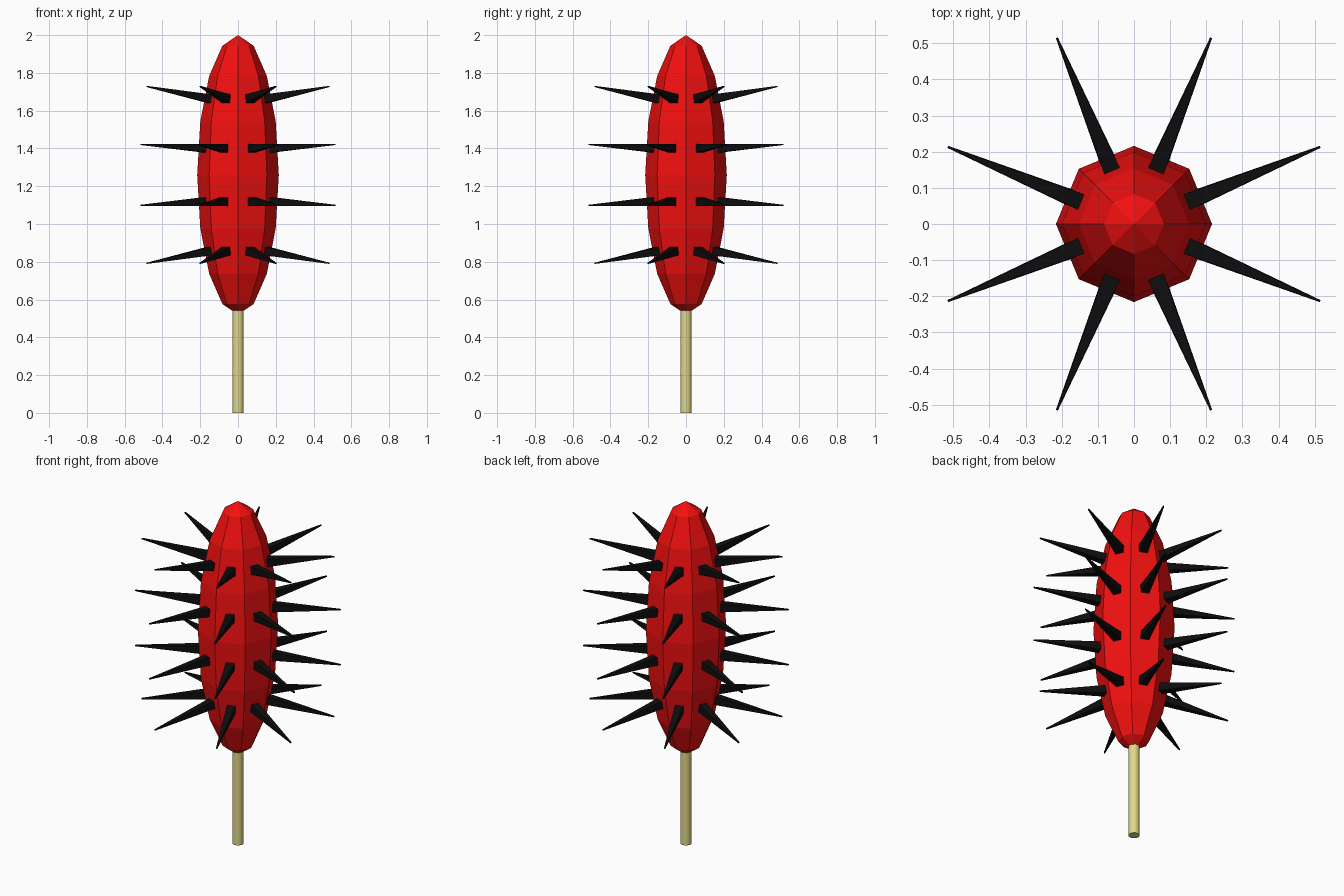
import bpy, bmesh, math
from mathutils import Matrix, Vector

if "Cube" in bpy.data.objects:
    bpy.data.objects.remove(bpy.data.objects["Cube"])

CZ, A, B = 1.26, 0.216, 0.74      # body centre height, radius, half height
N = 8                             # sides around the body


def material(name, rgb):
    m = bpy.data.materials.new(name)
    m.diffuse_color = (*rgb, 1)
    m.use_nodes = True
    m.node_tree.nodes["Principled BSDF"].inputs["Base Color"].default_value = m.diffuse_color
    return m


def make(name, bm, mat):
    me = bpy.data.meshes.new(name)
    bm.to_mesh(me)
    bm.free()
    me.materials.append(mat)
    ob = bpy.data.objects.new(name, me)
    bpy.context.collection.objects.link(ob)
    return ob


red = material("red", (0.9, 0.005, 0.005))
black = material("black", (0.004, 0.004, 0.004))
wood = material("wood", (0.75, 0.68, 0.25))

# faceted body: stretched low-poly sphere
bm = bmesh.new()
bmesh.ops.create_uvsphere(
    bm, u_segments=N, v_segments=8, radius=1,
    matrix=Matrix.Translation((0, 0, CZ)) @ Matrix.Diagonal((A, A, B, 1)))
make("body", bm, red)

# spikes: four-sided tapers standing on the centres of the middle faces
LENGTH, HALF, TIP = 0.366, 0.023, 0.003
bm = bmesh.new()
step = math.pi / 8
for row in (-2, -1, 0, 1):
    lo, hi = row * step, (row + 1) * step
    apothem = A * math.cos(math.pi / N)
    r0, z0 = apothem * math.cos(lo), B * math.sin(lo)
    r1, z1 = apothem * math.cos(hi), B * math.sin(hi)
    for k in range(N):
        a = (k + 0.5) * 2 * math.pi / N
        out = Vector((math.cos(a), math.sin(a), 0))
        side = Vector((-math.sin(a), math.cos(a), 0))
        normal = (out * (z1 - z0) + Vector((0, 0, r0 - r1))).normalized()
        pos = out * (r0 + r1) / 2 + Vector((0, 0, CZ + (z0 + z1) / 2))
        frame = Matrix((side, normal.cross(side), normal)).transposed().to_4x4()
        bmesh.ops.create_cone(
            bm, cap_ends=True, segments=4, depth=LENGTH,
            radius1=HALF * math.sqrt(2), radius2=TIP * math.sqrt(2),
            matrix=Matrix.Translation(pos + normal * LENGTH / 2) @ frame
            @ Matrix.Rotation(math.pi / 4, 4, 'Z'))
make("spikes", bm, black)

# stick
bm = bmesh.new()
bmesh.ops.create_cone(bm, cap_ends=True, segments=16, radius1=0.03, radius2=0.03,
                      depth=0.56, matrix=Matrix.Translation((0, 0, 0.28)))
stick = make("stick", bm, wood)
bpy.context.view_layer.objects.active = stick
stick.select_set(True)
bpy.ops.object.shade_smooth_by_angle()
